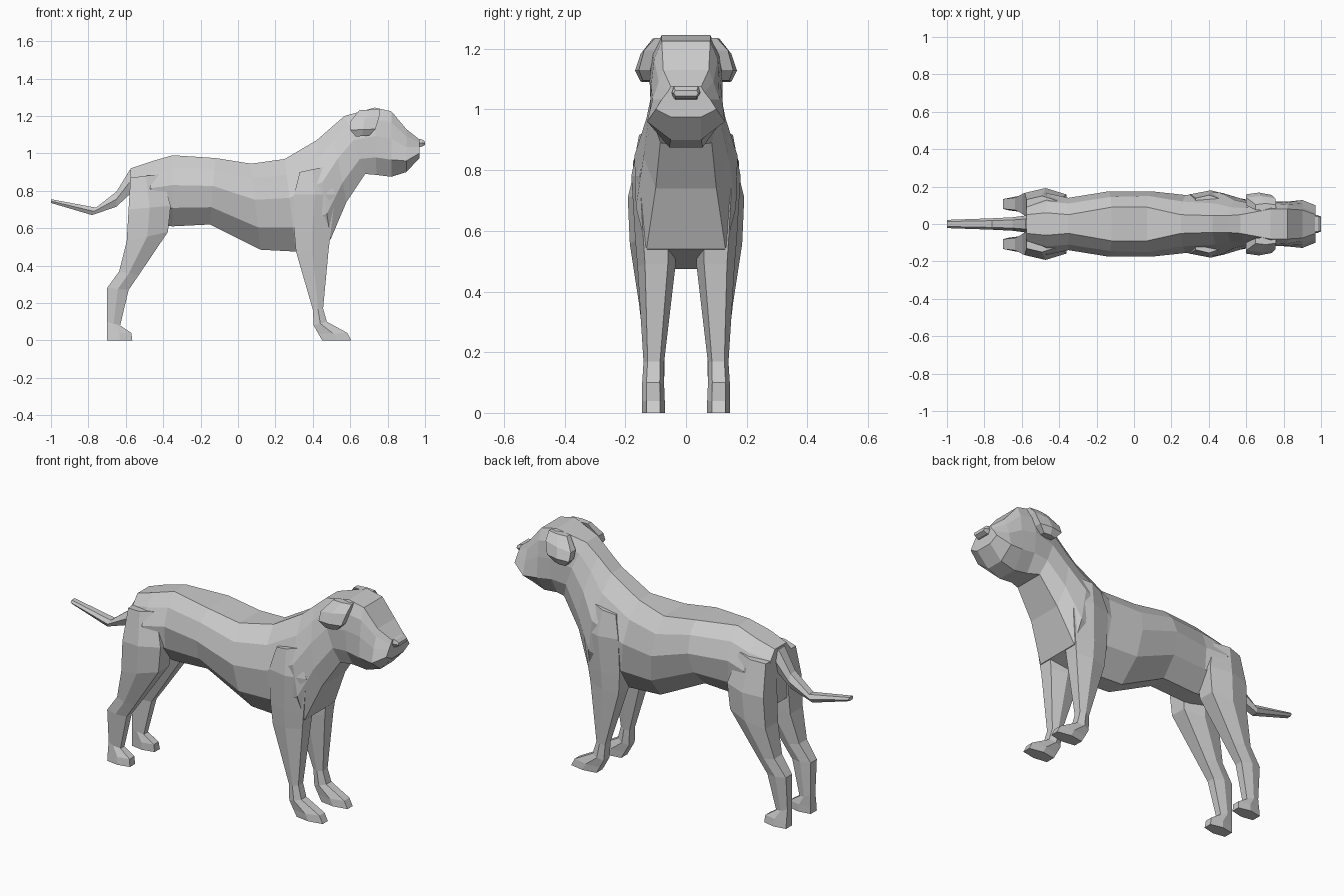
import bpy, bmesh


def loft(name, rings, mirror=False):
    """Skin closed rings of equal point count, cap both ends, flat shaded."""
    bm = bmesh.new()
    loops = [[bm.verts.new(p) for p in ring] for ring in rings]
    n = len(loops[0])
    for a, b in zip(loops, loops[1:]):
        for i in range(n):
            j = (i + 1) % n
            bm.faces.new((a[i], a[j], b[j], b[i]))
    bm.faces.new(loops[0])
    bm.faces.new(loops[-1])
    bmesh.ops.recalc_face_normals(bm, faces=bm.faces)
    mesh = bpy.data.meshes.new(name)
    bm.to_mesh(mesh)
    bm.free()
    ob = bpy.data.objects.new(name, mesh)
    bpy.context.collection.objects.link(ob)
    if mirror:
        ob.modifiers.new("mirror", 'MIRROR').use_axis = (False, True, False)
        ob.modifiers["mirror"].use_mirror_merge = False
    return ob


def torso_ring(xt, zt, xb, zb, widths, levels=(0, .17, .42, .74, 1)):
    """Symmetric section between a top and a bottom point."""
    half = [(xt + (xb - xt) * t, w, zt + (zb - zt) * t)
            for t, w in zip(levels, widths)]
    return half + [(x, -y, z) for x, y, z in reversed(half)]


def limb_ring(xa, za, xb, zb, y0, y1):
    """Six-sided section from a back point to a front point."""
    shape = [(0, .15), (0, .85), (.5, 1), (1, .8), (1, .2), (.5, 0)]
    return [(xa + (xb - xa) * u, y0 + (y1 - y0) * v, za + (zb - za) * u)
            for u, v in shape]


# Torso, neck and head
body = [
    (-.575, .92, -.58, .62, (.05, .09, .11, .10, .05)),
    (-.47, .955, -.46, .62, (.06, .12, .165, .15, .05)),
    (-.35, .99, -.35, .61, (.05, .11, .14, .13, .05)),
    (-.12, .975, -.15, .62, (.09, .145, .175, .14, .05)),
    (.07, .945, .12, .485, (.09, .15, .175, .15, .05)),
    (.25, .97, .31, .475, (.05, .12, .155, .14, .05)),
    (.42, 1.07, .495, .54, (.045, .11, .17, .165, .13)),
    (.50, 1.14, .58, .74, (.045, .09, .13, .14, .10)),
    (.57, 1.20, .68, .89, (.05, .085, .11, .11, .085)),
]
head = [
    (.73, 1.245, .74, .885, (.08, .11, .12, .115, .06)),
    (.82, 1.225, .82, .875, (.08, .105, .115, .12, .055)),
    (.90, 1.13, .90, .90, (.075, .09, .11, .128, .05)),
    (.97, 1.075, .97, .975, (.05, .06, .08, .10, .05)),
]
loft("body_and_head", [torso_ring(*r) for r in body + head])

# Nose
box = (0, .5, 1)
loft("nose", [torso_ring(.95, 1.08, .95, 1.03, (.04, .047, .04), box),
              torso_ring(.985, 1.075, .98, 1.035, (.04, .047, .035), box),
              torso_ring(1.0, 1.062, 1.0, 1.045, (.035, .04, .035), box)])

# Tail
tail = [(-.55, .92, -.55, .79, .045), (-.58, .91, -.58, .78, .045),
        (-.65, .795, -.65, .715, .036), (-.76, .71, -.78, .67, .03),
        (-1.0, .755, -1.0, .735, .022)]
loft("tail", [torso_ring(a, b, c, d, (w * .6, w, w * .6), box)
              for a, b, c, d, w in tail])

# Legs with paws
front_leg = [
    (.33, .90, .47, .93, .04, .155), (.30, .78, .52, .78, .04, .18),
    (.30, .59, .495, .57, .03, .168), (.31, .475, .485, .49, .035, .16),
    (.40, .165, .455, .17, .072, .14), (.405, .08, .475, .10, .072, .145),
    (.43, .035, .585, .04, .07, .145), (.45, 0, .605, 0, .07, .145),
]
hind_leg = [
    (-.575, .87, -.41, .89, .02, .15), (-.585, .70, -.36, .72, .02, .192),
    (-.595, .53, -.375, .58, .03, .185), (-.635, .37, -.53, .35, .06, .155),
    (-.70, .28, -.585, .27, .07, .145), (-.70, .10, -.63, .08, .072, .13),
    (-.70, .04, -.57, .04, .07, .14), (-.70, 0, -.565, 0, .07, .145),
]
# Folded ears
ear = [
    (.65, 1.232, .76, 1.235, .07, .11), (.60, 1.17, .755, 1.195, .09, .15),
    (.60, 1.125, .735, 1.13, .105, .168), (.63, 1.09, .70, 1.095, .11, .15),
]
for name, rows in (("front_legs", front_leg), ("hind_legs", hind_leg), ("ears", ear)):
    loft(name, [limb_ring(*r) for r in rows], mirror=True)
